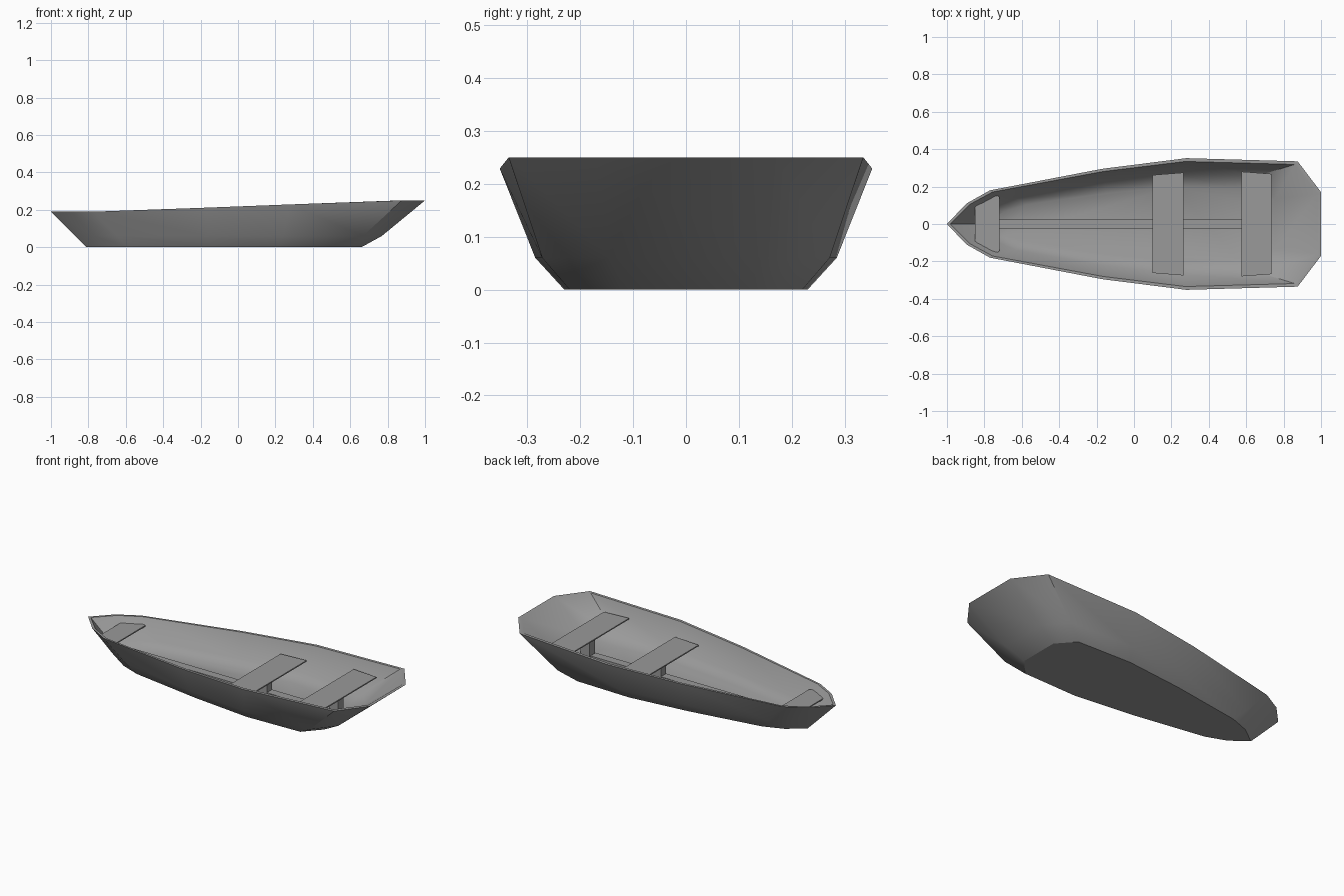
import bpy, bmesh, math

cube = bpy.data.objects.get("Cube")
if cube:
    bpy.data.objects.remove(cube, do_unlink=True)

grey = bpy.data.materials.new("weathered grey")
grey.use_nodes = True
COLOUR = (0.32, 0.32, 0.32, 1)
grey.diffuse_color = COLOUR
grey.node_tree.nodes["Principled BSDF"].inputs["Base Color"].default_value = COLOUR

FLOOR = 0.045


def finish(bm, name, angle=None):
    bmesh.ops.recalc_face_normals(bm, faces=bm.faces)
    mesh = bpy.data.meshes.new(name)
    bm.to_mesh(mesh)
    bm.free()
    mesh.materials.append(grey)
    obj = bpy.data.objects.new(name, mesh)
    bpy.context.collection.objects.link(obj)
    if angle:
        bpy.ops.object.select_all(action='DESELECT')
        obj.select_set(True)
        bpy.context.view_layer.objects.active = obj
        bpy.ops.object.shade_smooth_by_angle(angle=math.radians(angle), keep_sharp_edges=True)
    return obj


def mirrored(half):
    """Close a half outline, bow to stern, into a full loop."""
    return half + [(x, -y) for x, y in reversed(half) if y > 0]


def loft(name, loops, angle=None):
    """Skin a stack of equal-length loops of 3D points; the first cap stays crisp."""
    bm = bmesh.new()
    rings = [[bm.verts.new(p) for p in loop] for loop in loops]
    n = len(rings[0])
    for a, b in zip(rings, rings[1:]):
        for i in range(n):
            j = (i + 1) % n
            bm.faces.new((a[i], a[j], b[j], b[i]))
    base = bm.faces.new(rings[0])
    for edge in base.edges:
        edge.smooth = False
    bm.faces.new(rings[-1])
    return finish(bm, name, angle)


def sheer(x):
    return 0.19 + 0.06 * min(max((x + 0.72) / 1.55, 0), 1)


def blend(a, b, fx, fy):
    return [(p[0] + (q[0] - p[0]) * fx, p[1] + (q[1] - p[1]) * fy) for p, q in zip(a, b)]


def inset(outline, fx, fy):
    return [(x * fx, y * fy) for x, y in outline]


# Hull: flat bottom, chine and rim, skinned outside and inside
bottom = [(-0.81, 0), (-0.71, 0.075), (-0.59, 0.12), (-0.15, 0.19),
          (0.22, 0.23), (0.57, 0.22), (0.66, 0.12)]
rim = [(-1, 0), (-0.895, 0.11), (-0.77, 0.18), (-0.17, 0.295),
       (0.28, 0.352), (0.875, 0.335), (1.0, 0.17)]
chine = blend(bottom, rim, 0.32, 0.45)


def ring(half, height):
    return [(x, y, height(x)) for x, y in mirrored(half)]


loft("hull", [
    ring(bottom, lambda x: 0),
    ring(chine, lambda x: 0.06),
    ring(rim, sheer),
    ring(inset(rim, 0.982, 0.95), sheer),
    ring(inset(chine, 0.98, 0.94), lambda x: FLOOR + 0.035),
    ring(inset(bottom, 0.98, 0.86), lambda x: FLOOR),
], angle=45)


# Thwarts: thin boards with ends that follow the hull sides
def board(name, half, z, thickness=0.007):
    outline = half + [(x, -y) for x, y in reversed(half)]
    loft(name, [[(x, y, z - thickness) for x, y in outline],
                [(x, y, z) for x, y in outline]])


board("bow_seat", [(-0.85, 0.095), (-0.79, 0.135), (-0.73, 0.152), (-0.72, 0.145)], 0.157)
board("middle_seat", [(0.10, 0.262), (0.265, 0.275)], 0.16)
board("stern_seat", [(0.575, 0.28), (0.735, 0.268)], 0.188)

# Inner keel plank along the floor
board("keel_plank", [(-0.72, 0.025), (0.62, 0.025)], FLOOR + 0.02, 0.025)


# Seat posts, flared under the boards
def post(name, x, top):
    levels = [(FLOOR, 0.03, 0.025), (top - 0.045, 0.03, 0.025), (top, 0.04, 0.07)]
    loft(name, [[(x + sx * w, sy * d, z) for sx, sy in
                 ((-1, -1), (1, -1), (1, 1), (-1, 1))] for z, w, d in levels])


post("middle_seat_post", 0.18, 0.155)
post("stern_seat_post", 0.655, 0.183)
